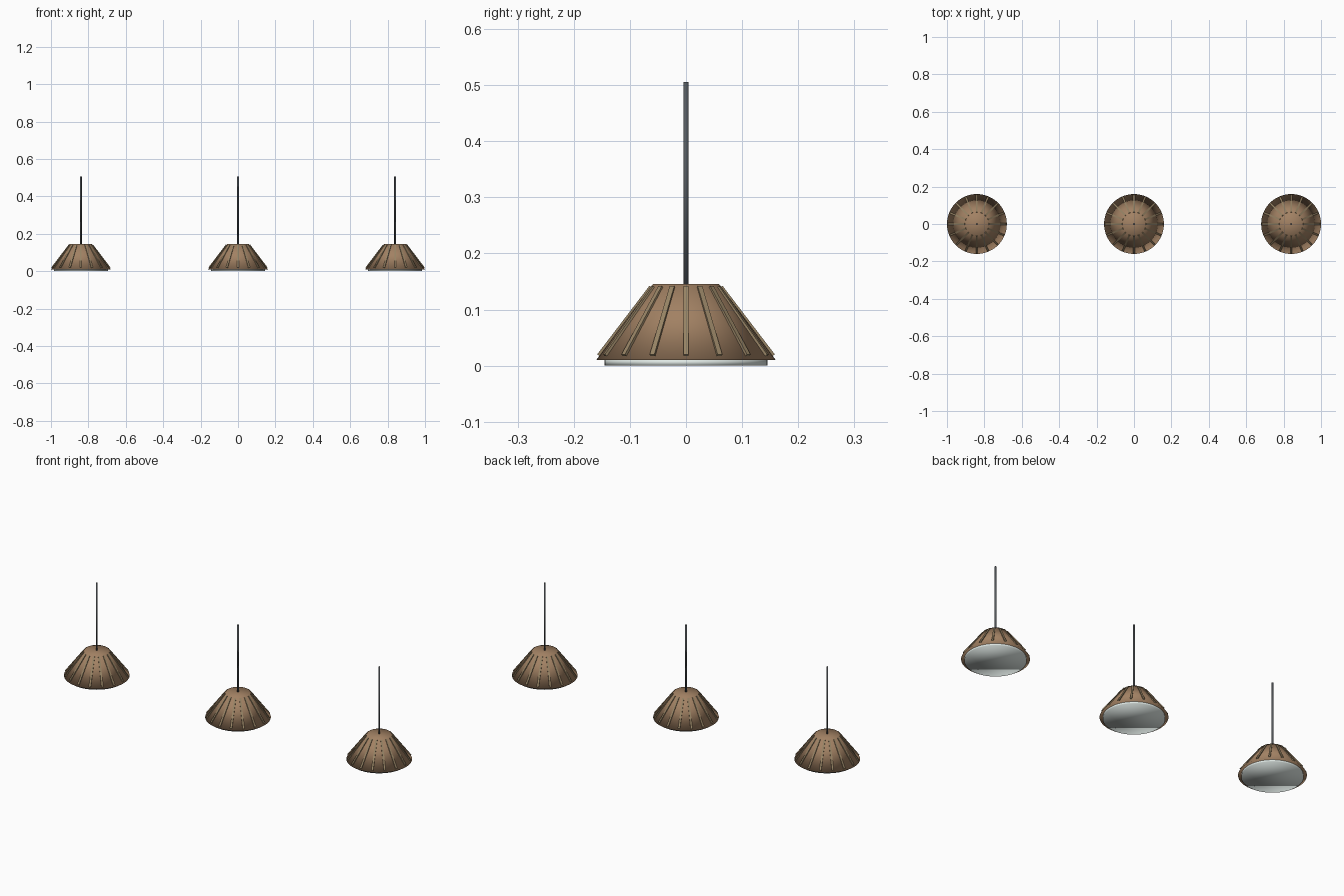
import bpy, bmesh, math
from mathutils import Matrix

if "Cube" in bpy.data.objects:
    bpy.data.objects.remove(bpy.data.objects["Cube"])

def material(name, rgb):
    m = bpy.data.materials.new(name)
    m.diffuse_color = (*rgb, 1)
    m.use_nodes = True
    m.node_tree.nodes["Principled BSDF"].inputs["Base Color"].default_value = m.diffuse_color
    return m

BROWN = material("brown_shade", (0.36, 0.22, 0.125))
TAN = material("tan_rib", (0.31, 0.23, 0.13))
DARK = material("dark_cord", (0.09, 0.10, 0.11))
WHITE = material("pale_diffuser", (0.75, 0.82, 0.79))

def finish(name, bm, mat, x, smooth):
    for f in bm.faces:
        f.smooth = smooth
    me = bpy.data.meshes.new(name)
    bm.to_mesh(me)
    bm.free()
    me.materials.append(mat)
    ob = bpy.data.objects.new(name, me)
    bpy.context.collection.objects.link(ob)
    ob.location.x = x
    return ob

def cone(name, r_low, r_high, z_low, z_high, mat, x, sides=64):
    # capped cone or cylinder, smooth all over so the caps blend into the wall
    bm = bmesh.new()
    bmesh.ops.create_cone(bm, cap_ends=True, segments=sides, radius1=r_low,
                          radius2=r_high, depth=z_high - z_low,
                          matrix=Matrix.Translation((0, 0, (z_low + z_high) / 2)))
    return finish(name, bm, mat, x, True)

def ribs(name, x, count=16):
    # thin raised bars lying along the slope of the shade
    bm = bmesh.new()
    (r0, z0), (r1, z1) = (0.1555, 0.018), (0.0625, 0.14)
    length, tilt = math.hypot(r0 - r1, z1 - z0), math.atan2(r0 - r1, z1 - z0)
    for i in range(count):
        m = (Matrix.Rotation(math.tau * i / count, 4, 'Z')
             @ Matrix.Translation(((r0 + r1) / 2, 0, (z0 + z1) / 2))
             @ Matrix.Rotation(-tilt, 4, 'Y')
             @ Matrix.Diagonal((0.007, 0.009, length, 1)))
        bmesh.ops.create_cube(bm, size=1, matrix=m)
    return finish(name, bm, TAN, x, False)

for side, x in (("left", -0.84), ("middle", 0), ("right", 0.84)):
    # sloped shade with closed top and underside
    cone(side + "_shade", 0.16, 0.0585, 0.01, 0.146, BROWN, x)
    # pale disc showing below the shade
    cone(side + "_diffuser", 0.145, 0.145, 0, 0.012, WHITE, x)
    ribs(side + "_ribs", x)
    # hanging cord
    cone(side + "_cord", 0.0048, 0.0048, 0.14, 0.506, DARK, x, 16)
